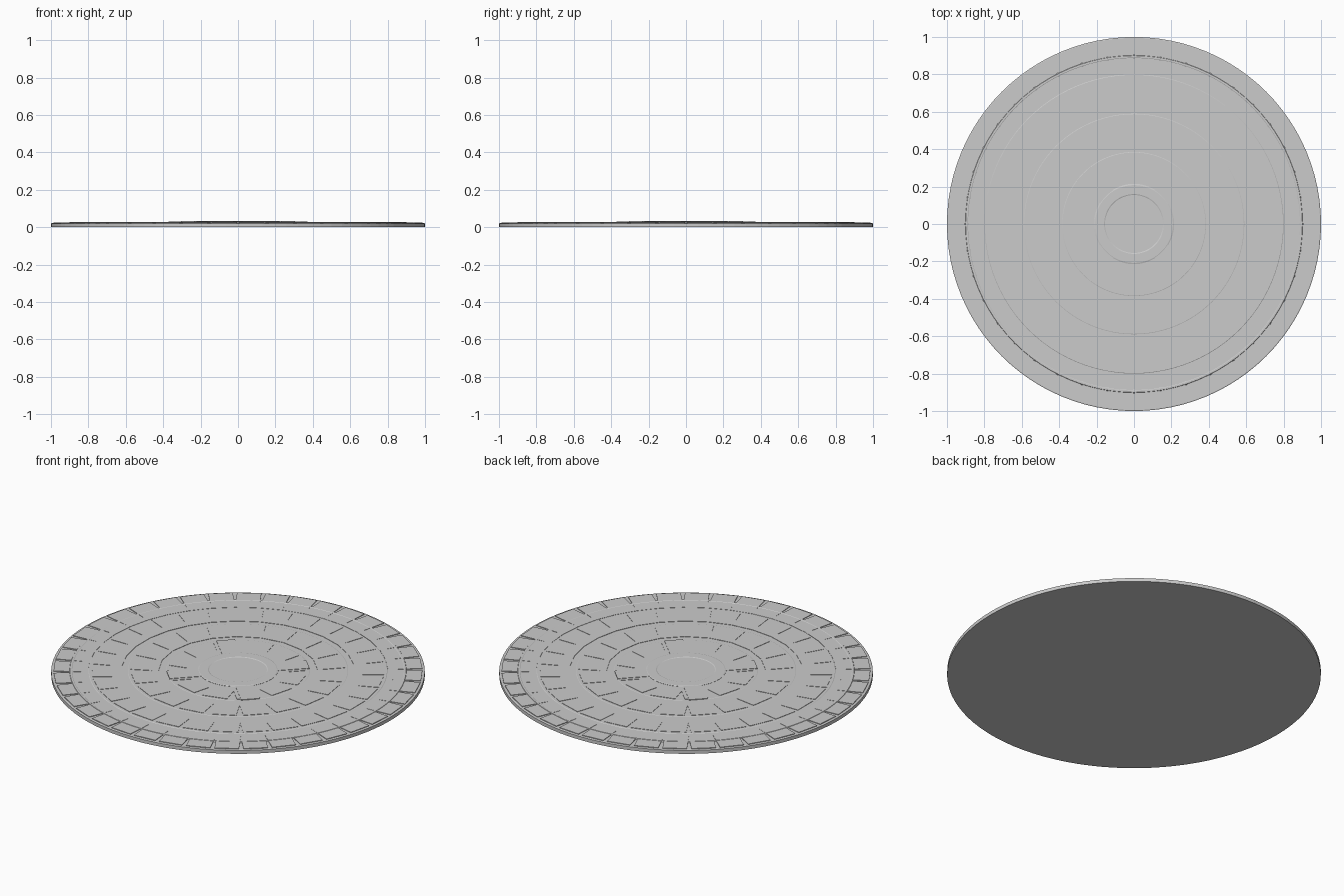
import bpy, bmesh, math
from mathutils import Matrix

if "Cube" in bpy.data.objects:
    bpy.data.objects.remove(bpy.data.objects["Cube"])


def make_object(name, bm):
    mesh = bpy.data.meshes.new(name)
    bmesh.ops.recalc_face_normals(bm, faces=bm.faces)
    bm.to_mesh(mesh)
    bm.free()
    ob = bpy.data.objects.new(name, mesh)
    bpy.context.collection.objects.link(ob)
    return ob


def lathe(name, profile, sides):
    """Solid of revolution; the profile runs from the lower rim to the top."""
    bm = bmesh.new()
    rings = []
    for r, z in profile:
        rings.append([bm.verts.new((r * math.cos(2 * math.pi * i / sides),
                                    r * math.sin(2 * math.pi * i / sides), z))
                      for i in range(sides)])
    for a, b in zip(rings, rings[1:]):
        for i in range(sides):
            j = (i + 1) % sides
            bm.faces.new((a[i], a[j], b[j], b[i]))
    bm.faces.new(rings[0][::-1])
    bm.faces.new(rings[-1])
    return make_object(name, bm)


def box_ring(name, count, r_in, r_out, width, z0, z1, offset):
    """Rectangular blocks set radially, leaving V-shaped gaps at the outside."""
    bm = bmesh.new()
    for i in range(count):
        turn = Matrix.Rotation(offset + 2 * math.pi * i / count, 4, 'Z')
        place = Matrix.Translation(((r_in + r_out) / 2, 0, (z0 + z1) / 2))
        size = Matrix.Diagonal((r_out - r_in, width, z1 - z0, 1))
        bmesh.ops.create_cube(bm, size=1, matrix=turn @ place @ size)
    return make_object(name, bm)


# Base plate with shallow steps
lathe("base_plate", [(1, 0), (1, .020), (.995, .022), (.905, .022), (.90, .027), (.89, .027),
                     (.885, .024), (.80, .024), (.797, .026), (.59, .026),
                     (.587, .027), (.385, .027), (.382, .028), (.10, .028)], 96)

# Rings of radial blocks
rad = math.radians
box_ring("outer_blocks", 40, .80, .985, .131, .015, .0255, rad(4.5))
box_ring("middle_blocks", 30, .62, .78, .14, .018, .028, 0)
box_ring("inner_blocks", 20, .42, .57, .14, .018, .029, rad(9))
box_ring("centre_blocks", 12, .20, .365, .14, .018, .030, rad(15))

# Diagonal bars and hub
box_ring("diagonal_bars", 4, .18, .38, .10, .018, .032, rad(45))
lathe("hub", [(.215, .015), (.215, .031), (.208, .033), (.16, .033), (.155, .031), (.05, .031)], 48)
